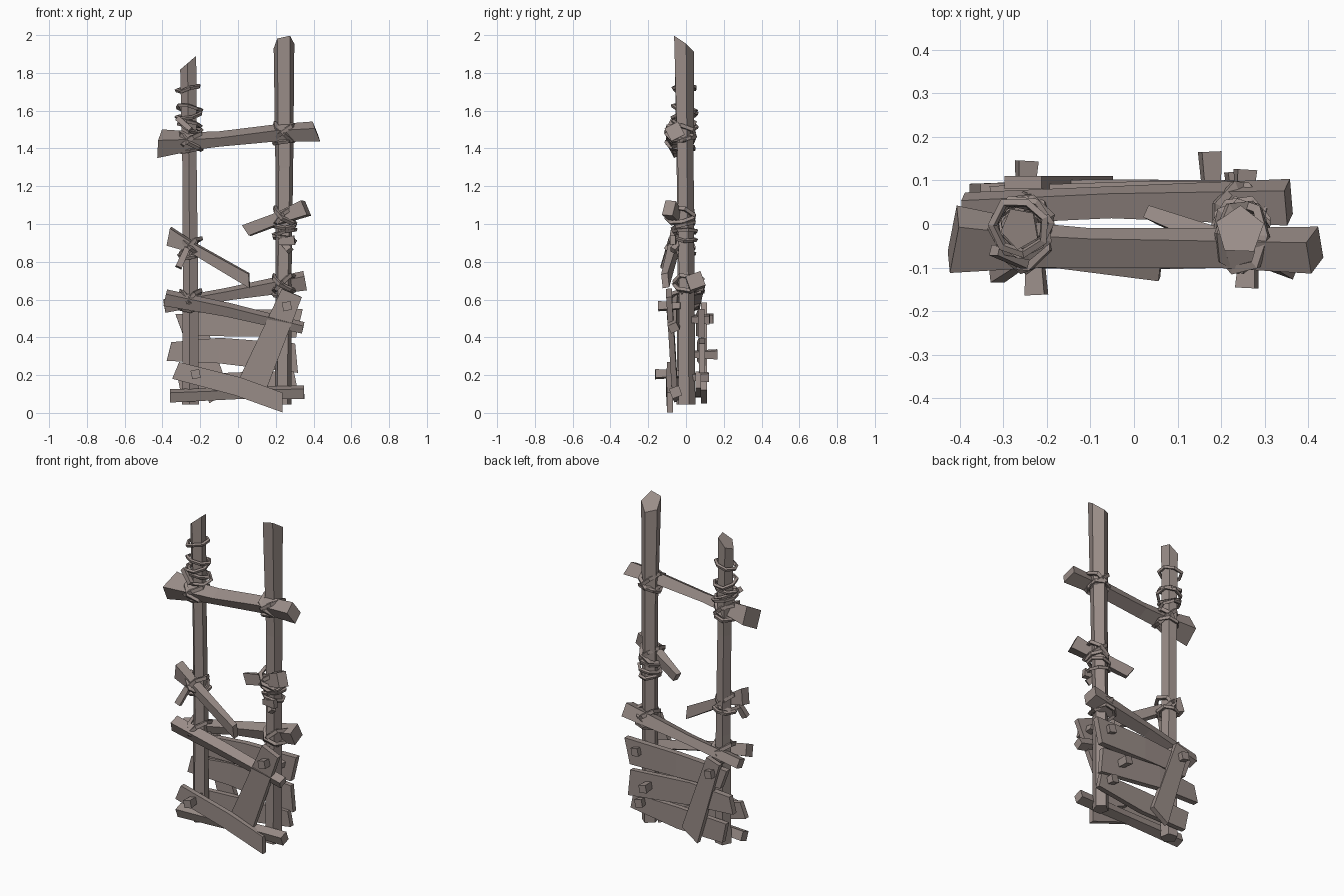
import bpy, bmesh, math, random
from mathutils import Vector, Euler

random.seed(4)
wood = bpy.data.materials.new("weathered wood")
wood.diffuse_color = (0.32, 0.265, 0.245, 1)


def finish(name, bm):
    bmesh.ops.recalc_face_normals(bm, faces=bm.faces)
    me = bpy.data.meshes.new(name)
    bm.to_mesh(me)
    bm.free()
    me.materials.append(wood)
    ob = bpy.data.objects.new(name, me)
    bpy.context.collection.objects.link(ob)
    return ob


def bar(name, pts, sides=4, roll=0, cuts=((0, 0), (0, 0))):
    """Loft through stations (x, y, z, width, depth); cuts slant the two ends."""
    bm = bmesh.new()
    P = [Vector(p[:3]) for p in pts]
    d = (P[-1] - P[0]).normalized()
    ref = Vector((0, 0, 1)) if abs(d.y) > 0.9 else Vector((0, 1, 0))
    u = ref.cross(d).normalized()
    v = d.cross(u)
    r = math.radians(roll)
    rings = []
    for i, p in enumerate(pts):
        cut = cuts[0] if i == 0 else cuts[1] if i == len(pts) - 1 else (0, 0)
        ring = []
        for k in range(sides):
            t = 2 * math.pi * (k + 0.5) / sides
            s = math.sqrt(2) if sides == 4 else 1
            a, b = math.cos(t) * s * p[3] / 2, math.sin(t) * s * p[4] / 2
            a, b = a * math.cos(r) - b * math.sin(r), a * math.sin(r) + b * math.cos(r)
            ring.append(bm.verts.new(P[i] + u * a + v * b + d * (cut[0] * a + cut[1] * b)))
        rings.append(ring)
    for lo, hi in zip(rings, rings[1:]):
        for k in range(sides):
            j = (k + 1) % sides
            bm.faces.new((lo[k], lo[j], hi[j], hi[k]))
    bm.faces.new(rings[0])
    bm.faces.new(rings[-1])
    return finish(name, bm)


def wrap(name, x, y, z, rx, ry, tilt_x=0, tilt_y=0, t=0.014, n=7):
    """Rough angular rope loop around a post, tilted about x and y."""
    bm = bmesh.new()
    rot = Euler((math.radians(tilt_x), math.radians(tilt_y), 0)).to_matrix()
    rings = []
    start = random.random() * 6
    for i in range(n):
        a = start + 2 * math.pi * i / n
        f = random.uniform(0.93, 1.1)
        dz = random.uniform(-0.008, 0.008)
        ring = []
        for k in range(4):
            b = math.pi / 2 * k + 0.4
            q = t * math.cos(b)
            co = Vector(((rx * f + q) * math.cos(a), (ry * f + q) * math.sin(a), t * math.sin(b) + dz))
            ring.append(bm.verts.new(rot @ co + Vector((x, y, z))))
        rings.append(ring)
    for i in range(n):
        A, B = rings[i], rings[(i + 1) % n]
        for k in range(4):
            j = (k + 1) % 4
            bm.faces.new((A[k], B[k], B[j], A[j]))
    return finish(name, bm)


# Two upright posts with hacked tops
bar("left_post", [(-0.25, 0, 0.045, .095, .10), (-0.25, 0, 0.7, .085, .09),
                  (-0.255, -.005, 1.3, .08, .09), (-0.262, -.01, 1.855, .09, .10)],
    5, 10, ((0, 0), (0.85, 0)))
bar("right_post", [(0.238, 0, 0.045, .09, .10), (0.24, 0, 0.7, .09, .09),
                   (0.245, -.005, 1.3, .10, .09), (0.243, -.015, 1.955, .115, .115)],
    5, -20, ((0, 0), (0.2, -0.75)))

# Cross beams lashed to the posts
bar("top_beam", [(-0.415, -.035, 1.425, .105, .12), (-0.2, -.05, 1.442, .06, .08),
                 (-0.1, -.055, 1.45, .052, .075), (0.2, -.055, 1.482, .065, .07),
                 (0.415, -.06, 1.49, .08, .08)], 4, 28, ((-.2, .1), (.3, 0)))
bar("back_mid_beam", [(-0.39, .035, .565, .055, .06), (-0.05, .05, .63, .05, .06),
                      (0.355, .05, .70, .08, .085)], 4, 20)
bar("front_mid_beam", [(-0.385, -.055, .61, .07, .06), (-0.05, -.065, .545, .055, .06),
                       (0.345, -.065, .45, .045, .05)], 4, 25)
bar("bottom_rail", [(-0.36, -.045, .09, .055, .055), (0, -.055, .105, .05, .05),
                    (0.35, -.055, .11, .055, .055)], 4, 20)

# Broken short pieces
bar("left_broken_rail", [(-0.365, -.045, .935, .09, .055), (-0.24, -.065, .875, .05, .05),
                         (0.06, -.11, .70, .065, .035)], 4, 12, ((.3, 0), (.6, 0)))
bar("right_broken_rail", [(0.045, .02, .965, .065, .03), (0.22, -.045, 1.03, .06, .05),
                          (0.36, -.09, 1.085, .085, .06)], 4, -12, ((.3, 0), (.1, 0)))

# Front planks
bar("front_low_plank", [(-0.33, -.085, .225, .095, .03), (0, -.09, .14, .10, .03),
                        (0.235, -.085, .055, .10, .03)], 4, 0, ((-.1, 0), (.3, 0)))
bar("front_diagonal_plank", [(0.075, -.06, .145, .155, .03), (0.285, -.09, .635, .115, .03)],
    4, 0, ((0, 0), (0, 0)))

# Back planks
bar("back_top_plank", [(-0.31, .07, .465, .115, .035), (0, .08, .475, .14, .035),
                       (0.325, .08, .475, .15, .035)], 4, 0, ((.35, 0), (-.25, 0)))
bar("back_mid_plank", [(-0.365, .075, .325, .10, .035), (-0.1, .085, .33, .135, .035),
                       (0.31, .085, .29, .155, .03)], 4, 0, ((-.2, 0), (.15, 0)))
bar("back_low_plank", [(-0.31, .065, .14, .12, .03), (0, .065, .15, .13, .03),
                       (0.305, .065, .175, .09, .03)], 4, 0, ((.15, 0), (.15, 0)))
bar("back_diagonal_plank", [(-0.255, .095, .57, .09, .03), (-0.10, .095, .085, .12, .03)],
    4, 0, ((0, 0), (.3, 0)))

# Square pegs: x, z, inner y, outer y
for i, (x, z, y0, y1) in enumerate([(-0.23, .205, -.03, -.163), (0.265, .565, -.03, -.147),
                                    (-0.252, .50, .03, .145), (0.18, .31, .03, .166),
                                    (0.25, .495, .03, .125), (0.24, .19, .03, .12)]):
    bar("peg_%d" % i, [(x, y0, z, .032, .032), (x + .006 * (-1) ** i, y1, z, .046, .046)], 4, 12)

# Rope lashings where beams cross the posts: x, y, z, x radius, y radius
for x, y, z, rx, ry in [(-0.25, -.03, 1.44, .062, .072), (0.245, -.03, 1.485, .06, .075),
                        (-0.25, -.03, .885, .06, .07), (0.245, -.03, 1.04, .06, .07),
                        (-0.25, -.01, .60, .06, .075), (0.24, .015, .685, .06, .075)]:
    for s in (-1, 1):
        wrap("lashing", x, y, z, rx * 1.1, ry, 8 * s, 38 * s)
    wrap("lashing_band", x, y + .015, z - .045, rx * .95, ry * .85, 10, -8, .012)

# Loose rope turns around the bare posts: x, z, radius, tilts
for x, z, r, tx, ty in [(-0.262, 1.72, .062, 6, -9), (-0.26, 1.61, .062, -8, 9),
                        (-0.26, 1.575, .064, 10, -14), (-0.258, 1.54, .06, -6, 16),
                        (-0.256, 1.51, .064, 8, 22), (0.245, .96, .062, 5, -8),
                        (0.245, .92, .058, -8, 10)]:
    wrap("rope_turn", x, -.008, z, r, r, tx, ty, .011)

# Loose rope ends
bar("left_rope_end", [(-0.27, -.09, .87, .03, .03), (-0.315, -.12, .77, .035, .03)])
bar("right_rope_end", [(0.215, -.06, .905, .03, .025), (0.30, -.07, .915, .05, .03)])
bar("top_left_rope_end", [(-0.25, -.09, 1.50, .025, .025), (-0.32, -.06, 1.56, .03, .025)])
bar("low_right_rope_end", [(0.24, -.03, .90, .03, .025), (0.275, -.07, .86, .035, .03)])
